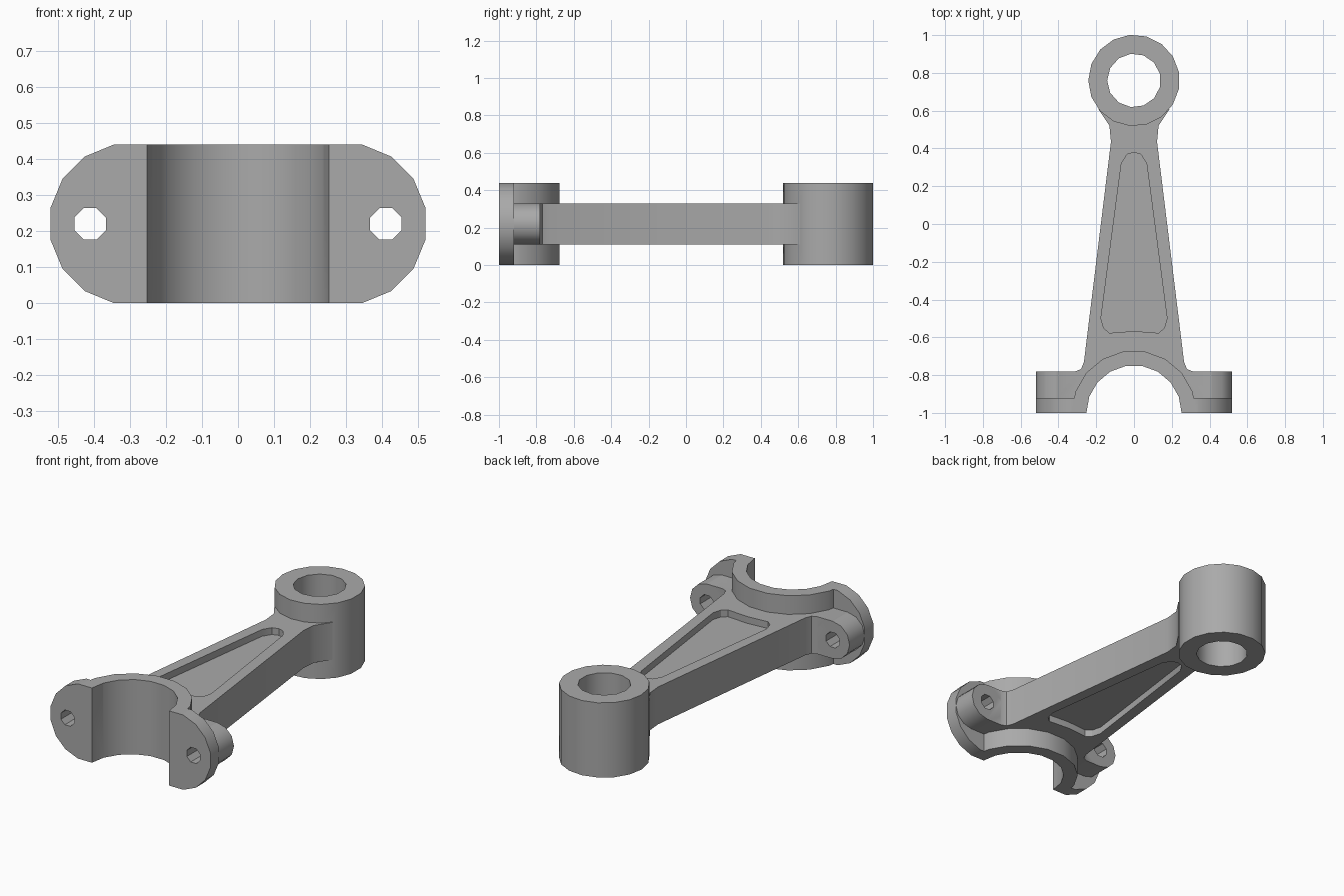
import bpy
import bmesh
from math import pi, cos, sin, radians
from mathutils import Vector

default = bpy.data.objects.get("Cube")
if default:
    bpy.data.objects.remove(default, do_unlink=True)

HEIGHT, MID = 0.44, 0.22
BIG_Y, SMALL_Y = -1.0, 0.76
BOLT_X = 0.41

steel = bpy.data.materials.new("grey_steel")
steel.use_nodes = True
grey = (0.4, 0.4, 0.4, 1)
steel.diffuse_color = grey
steel.node_tree.nodes["Principled BSDF"].inputs["Base Color"].default_value = grey


def arc(cx, cy, r, start, step, count):
    """Points on a circle, angles in degrees."""
    return [(cx + r * cos(radians(start + i * step)),
             cy + r * sin(radians(start + i * step))) for i in range(count)]


def mirrored(half):
    """Close a right-hand outline with its mirror image."""
    return half + [(-x, y) for x, y in reversed(half) if x > 0]


def prism(name, outline, low, high, axis="Z"):
    """Extrude an outline along z, or an x-z outline along y."""
    def place(p, d):
        return Vector((p[0], p[1], d)) if axis == "Z" else Vector((p[0], d, p[1]))
    bm = bmesh.new()
    face = bm.faces.new([bm.verts.new(place(p, low)) for p in outline])
    shift = place((0, 0), high - low)
    top = bmesh.ops.extrude_face_region(bm, geom=[face])["geom"]
    bmesh.ops.translate(bm, vec=shift,
                        verts=[v for v in top if isinstance(v, bmesh.types.BMVert)])
    bmesh.ops.recalc_face_normals(bm, faces=bm.faces)
    mesh = bpy.data.meshes.new(name)
    bm.to_mesh(mesh)
    bm.free()
    mesh.materials.append(steel)
    obj = bpy.data.objects.new(name, mesh)
    bpy.context.collection.objects.link(obj)
    return obj


def combine(body, part, operation):
    """Join or cut a part, then discard it."""
    mod = body.modifiers.new(part.name, "BOOLEAN")
    mod.operation, mod.solver, mod.object = operation, "EXACT", part
    bpy.context.view_layer.objects.active = body
    bpy.ops.object.modifier_apply(modifier=mod.name)
    bpy.data.objects.remove(part, do_unlink=True)


# Tapered shank, flaring into the small end and the bolt shoulders
shank = mirrored([(BOLT_X, -0.95), (BOLT_X, -0.78), (0.31, -0.78), (0.28, -0.768),
                  (0.265, -0.73), (0.122, 0.435), (0.13, 0.52), (0.19, 0.61)])
rod = prism("connecting_rod", shank, 0.11, 0.33)

# Small end eye and half ring of the big end
combine(rod, prism("small_end", arc(0, SMALL_Y, 0.242, 180 / 17, 360 / 17, 17),
                   0, HEIGHT), "UNION")
combine(rod, prism("big_end", arc(0, BIG_Y, 0.33, 0, 20, 10), 0, HEIGHT), "UNION")

# Rounded cap flange
r = MID / cos(pi / 16)
flange = arc(0.3, MID, r, -78.75, 22.5, 8) + arc(-0.3, MID, r, 101.25, 22.5, 8)
combine(rod, prism("flange", flange, -1, -0.92, "Y"), "UNION")

# Bolt bosses
for side in (-1, 1):
    combine(rod, prism("boss", arc(side * BOLT_X, MID, 0.11, 0, 30, 12),
                       -0.95, -0.78, "Y"), "UNION")

# Bores and bolt holes
combine(rod, prism("small_bore", arc(0, SMALL_Y, 0.142, 180 / 13, 360 / 13, 13),
                   -0.1, 0.6), "DIFFERENCE")
combine(rod, prism("big_bore", arc(0, BIG_Y, 0.252, 0, 20, 18), -0.1, 0.6), "DIFFERENCE")
for side in (-1, 1):
    combine(rod, prism("bolt_hole", arc(side * BOLT_X, MID, 0.047, 22.5, 45, 8),
                       -1.1, -0.7, "Y"), "DIFFERENCE")

# Lightening pockets on both faces of the shank
pocket = mirrored([(0, -0.567), (0.13, -0.577), (0.16, -0.552), (0.175, -0.5),
                   (0.067, 0.32), (0.037, 0.368), (0, 0.38)])
for low, high in ((0.05, 0.15), (0.29, 0.4)):
    combine(rod, prism("pocket", pocket, low, high), "DIFFERENCE")

bpy.ops.object.select_all(action="DESELECT")
rod.select_set(True)
bpy.context.view_layer.objects.active = rod
bpy.ops.object.shade_smooth_by_angle(angle=radians(32))
